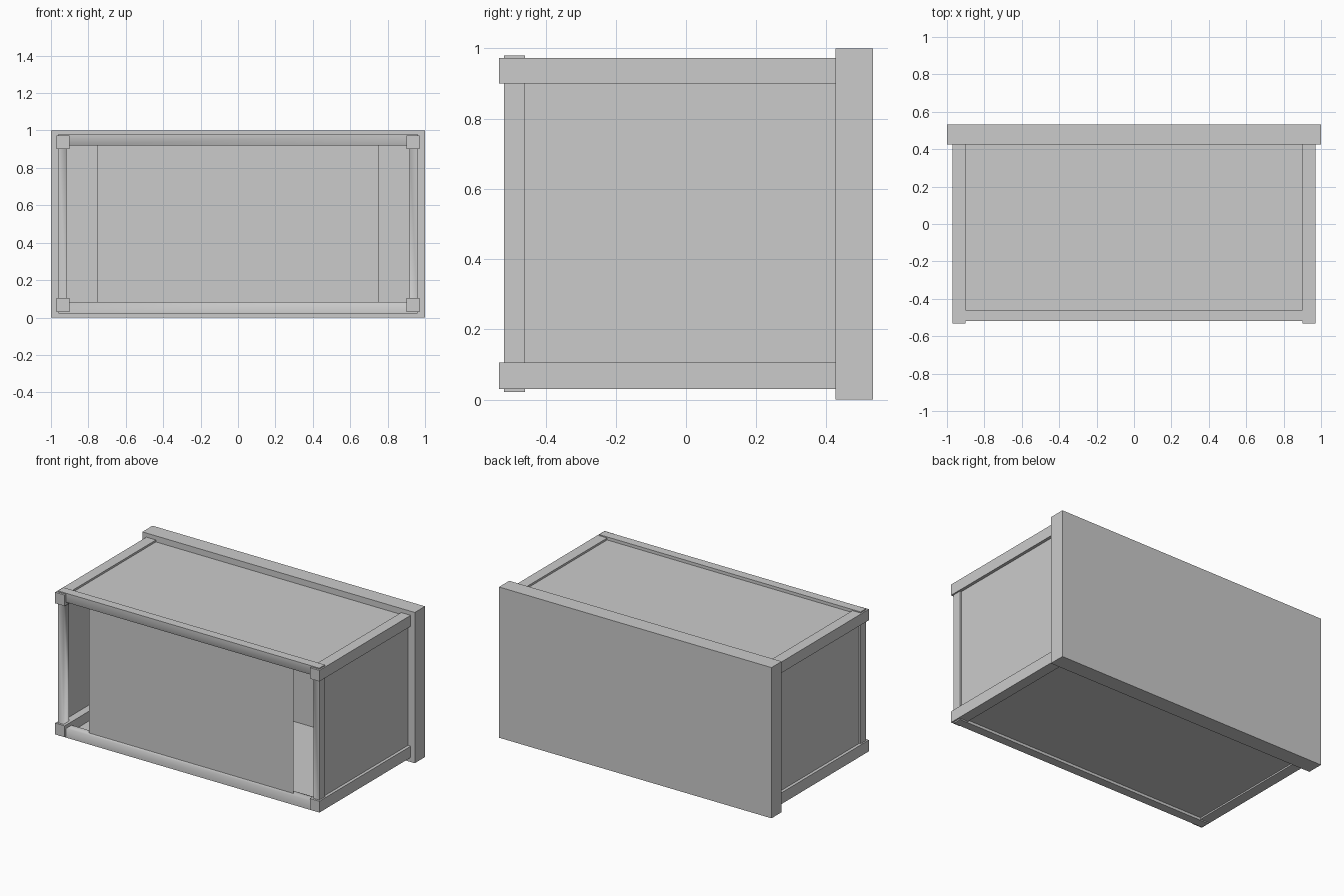
import bpy, bmesh

if "Cube" in bpy.data.objects:
    bpy.data.objects.remove(bpy.data.objects["Cube"])


def finish(name, bm):
    bmesh.ops.recalc_face_normals(bm, faces=bm.faces)
    mesh = bpy.data.meshes.new(name)
    bm.to_mesh(mesh)
    bm.free()
    obj = bpy.data.objects.new(name, mesh)
    bpy.context.collection.objects.link(obj)
    return obj


def box(name, x0, x1, y0, y1, z0, z1):
    bm = bmesh.new()
    bmesh.ops.create_cube(bm, size=1)
    for v in bm.verts:
        v.co.x = x1 if v.co.x > 0 else x0
        v.co.y = y1 if v.co.y > 0 else y0
        v.co.z = z1 if v.co.z > 0 else z0
    return finish(name, bm)


def ring(bm, x, y, z0, z1):
    return [bm.verts.new(p) for p in ((-x, y, z0), (x, y, z0), (x, y, z1), (-x, y, z1))]


def bridge(bm, a, b):
    return [bm.faces.new((a[i], a[(i + 1) % 4], b[(i + 1) % 4], b[i])) for i in range(4)]


# Back slab
box("back_plate", -1, 1, 0.425, 0.532, 0, 1)

# Four square corner rails running front to back
for side, s in (("left", -1), ("right", 1)):
    xa, xb = sorted((s * 0.90, s * 0.97))
    for level, z0, z1 in (("bottom", 0.03, 0.105), ("top", 0.90, 0.973)):
        box(f"{level}_{side}_rail", xa, xb, -0.532, 0.425, z0, z1)

# Thin-walled casing, open at the front
bm = bmesh.new()
bridge(bm, ring(bm, 0.95, -0.49, 0.04, 0.96), ring(bm, 0.95, 0.425, 0.04, 0.96))
finish("casing", bm)

# Front frame, softly shaded across its inner front edge
bm = bmesh.new()
rings = [ring(bm, 0.96, -0.518, 0.022, 0.98), ring(bm, 0.918, -0.518, 0.082, 0.92),
         ring(bm, 0.918, -0.459, 0.082, 0.92), ring(bm, 0.96, -0.459, 0.022, 0.98)]
for i in range(4):
    bridge(bm, rings[i], rings[(i + 1) % 4])
for f in bm.faces:
    f.smooth = True
inner_front = set(rings[1])
for e in bm.edges:
    e.smooth = any(v in inner_front for v in e.verts)
finish("front_frame", bm)

# Flat panel standing in the frame opening
bm = bmesh.new()
bm.faces.new(ring(bm, 0.75, -0.49, 0.08, 0.922))
finish("front_panel", bm)
